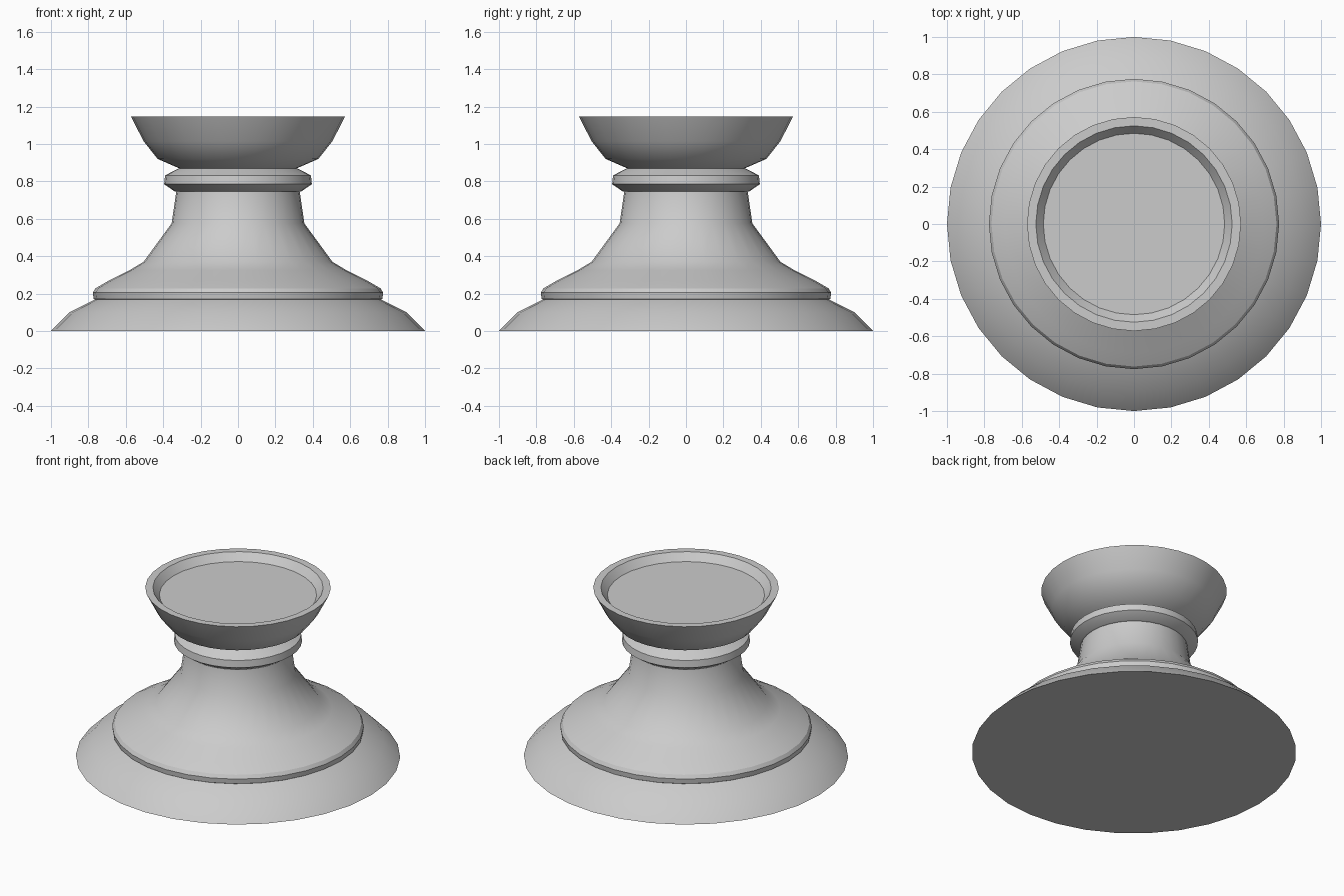
import bpy, bmesh, math

if "Cube" in bpy.data.objects:
    bpy.data.objects.remove(bpy.data.objects["Cube"])

SIDES = 32


def lathe(name, profile, cap_start=False, cap_end=False):
    """Revolve (radius, height) points, listed so that the outside faces out."""
    bm = bmesh.new()
    rings = []
    for r, z in profile:
        rings.append([bm.verts.new((r * math.cos(2 * math.pi * i / SIDES),
                                    r * math.sin(2 * math.pi * i / SIDES), z))
                      for i in range(SIDES)])
    for a, b in zip(rings, rings[1:]):
        for i in range(SIDES):
            j = (i + 1) % SIDES
            bm.faces.new((a[i], a[j], b[j], b[i]))
    if cap_start:
        bm.faces.new(rings[0][::-1])
    if cap_end:
        bm.faces.new(rings[-1])
    mesh = bpy.data.meshes.new(name)
    bm.to_mesh(mesh)
    bm.free()
    obj = bpy.data.objects.new(name, mesh)
    bpy.context.collection.objects.link(obj)
    bpy.ops.object.select_all(action='DESELECT')
    obj.select_set(True)
    bpy.context.view_layer.objects.active = obj
    bpy.ops.object.shade_smooth_by_angle(angle=math.radians(32))
    return obj


# Flared foot with a flat underside
lathe("foot", [(1.0, 0), (0.90, 0.10), (0.765, 0.168)], cap_start=True)

# Raised band around the foot
lathe("foot_band", [(0.765, 0.168), (0.772, 0.172), (0.776, 0.205), (0.762, 0.228)])

# Bell-shaped body rising to the neck
lathe("body", [(0.762, 0.228), (0.69, 0.27), (0.58, 0.325), (0.505, 0.37),
               (0.355, 0.575), (0.33, 0.745)])

# Neck collar
lathe("collar", [(0.33, 0.745), (0.34, 0.747), (0.395, 0.785),
                 (0.39, 0.832), (0.315, 0.87)])

# Cup with rim and shallow recessed floor
lathe("cup", [(0.315, 0.87), (0.43, 0.92), (0.505, 1.015), (0.572, 1.146),
              (0.525, 1.146), (0.485, 1.097)], cap_end=True)
